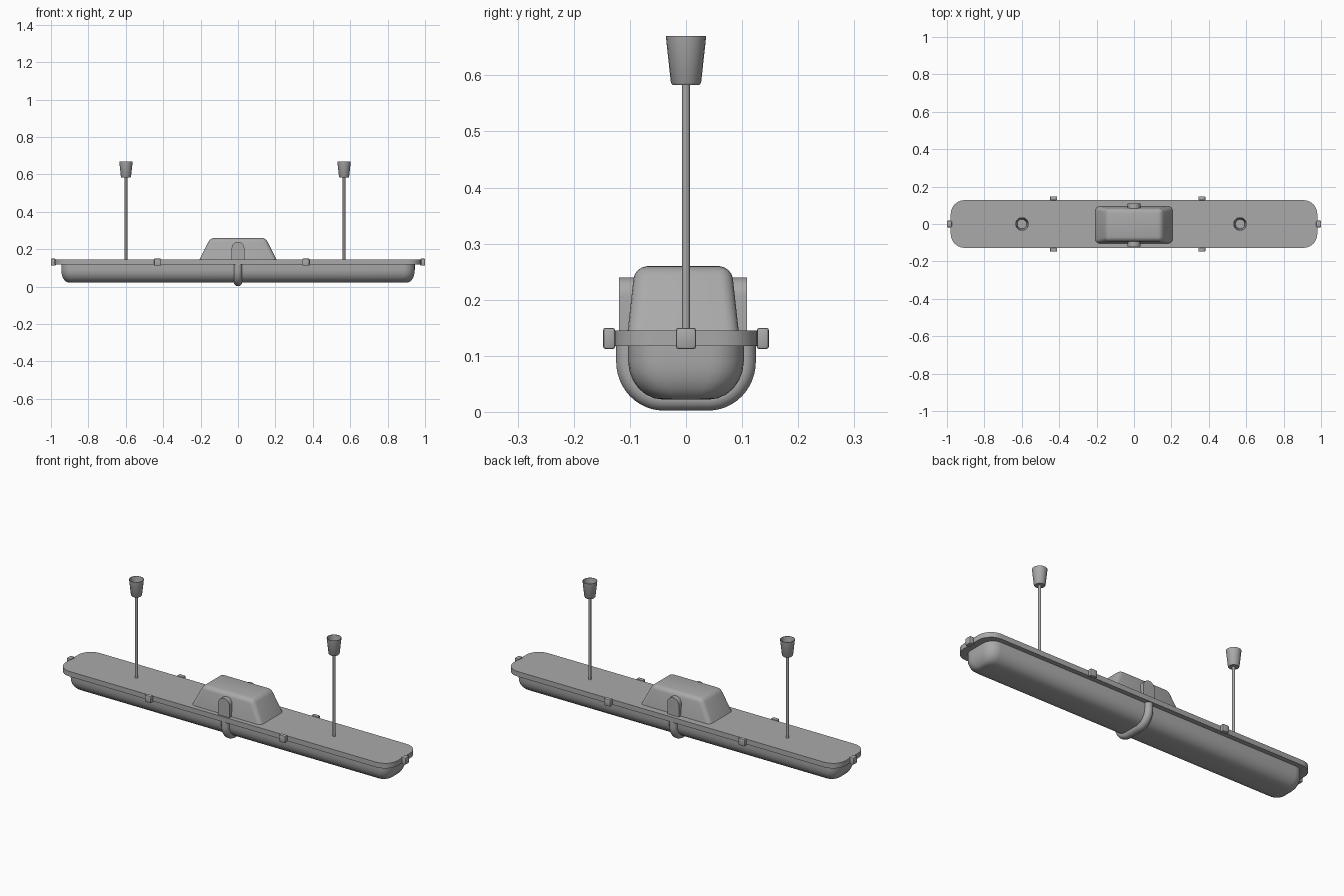
import bpy, bmesh
from math import sin, cos, pi, radians

cube = bpy.data.objects.get("Cube")
if cube:
    bpy.data.objects.remove(cube, do_unlink=True)

grey = bpy.data.materials.new("mid_grey")
grey.use_nodes = True
grey.diffuse_color = (0.4, 0.4, 0.4, 1)
grey.node_tree.nodes["Principled BSDF"].inputs["Base Color"].default_value = (0.4, 0.4, 0.4, 1)


def finish(name, bm, angle=35):
    """Turn a bmesh into a shaded object."""
    bmesh.ops.recalc_face_normals(bm, faces=bm.faces)
    mesh = bpy.data.meshes.new(name)
    bm.to_mesh(mesh)
    bm.free()
    obj = bpy.data.objects.new(name, mesh)
    bpy.context.collection.objects.link(obj)
    mesh.materials.append(grey)
    bpy.ops.object.select_all(action='DESELECT')
    obj.select_set(True)
    bpy.context.view_layer.objects.active = obj
    bpy.ops.object.shade_smooth_by_angle(angle=radians(angle))
    return obj


def loft(name, rings, closed_path=False, angle=35):
    """Skin a list of equal-length closed rings and cap both ends."""
    bm = bmesh.new()
    loops = [[bm.verts.new(p) for p in ring] for ring in rings]
    n = len(loops[0])
    for a, b in zip(loops, loops[1:]):
        for i in range(n):
            j = (i + 1) % n
            bm.faces.new((a[i], a[j], b[j], b[i]))
    bm.faces.new(loops[0])
    bm.faces.new(loops[-1])
    return finish(name, bm, angle)


def rounded_rect(hx, hy, r, z, steps=6):
    pts = []
    for k, (sx, sy) in enumerate([(1, 1), (-1, 1), (-1, -1), (1, -1)]):
        for i in range(steps + 1):
            a = (k + i / steps) * pi / 2
            pts.append((sx * (hx - r) + r * cos(a), sy * (hy - r) + r * sin(a), z))
    return pts


def circle(x, y, z, r, n=20):
    return [(x + r * cos(2 * pi * i / n), y + r * sin(2 * pi * i / n), z) for i in range(n)]


def block(name, centre, half, bevel, segments=2):
    bm = bmesh.new()
    bmesh.ops.create_cube(bm, size=2)
    for v in bm.verts:
        v.co = [c + h * s for c, h, s in zip(centre, half, v.co)]
    bmesh.ops.bevel(bm, geom=bm.edges[:], offset=bevel, segments=segments,
                    profile=0.5, affect='EDGES')
    return finish(name, bm)


# Mounting plate
loft("mounting_plate", [rounded_rect(0.98, 0.128, 0.075, z) for z in (0.118, 0.145)])

# Diffuser: plan outline shrinking along a rounded lower edge
rings = [rounded_rect(0.945, 0.103, 0.06, 0.119)]
for i in range(7):
    a = i / 6 * pi / 2
    s = 1 - cos(a)
    rings.append(rounded_rect(0.945 - 0.04 * s, 0.103 - 0.063 * s, 0.06 - 0.03 * s,
                              0.09 - 0.068 * sin(a)))
loft("diffuser", rings, angle=50)

# Strap: round bar swept under the diffuser
path = [(-0.104, 0.13)]
for i in range(13):
    a = i / 12 * pi / 2
    path.append((-0.04 - 0.064 * cos(a), 0.09 - 0.067 * sin(a)))
path += [(-y, z) for y, z in reversed(path)]
bars = []
for k, (y, z) in enumerate(path):
    p, q = path[max(k - 1, 0)], path[min(k + 1, len(path) - 1)]
    ty, tz = q[0] - p[0], q[1] - p[1]
    length = (ty * ty + tz * tz) ** 0.5
    ny, nz = tz / length, -ty / length
    bars.append([(0.022 * cos(t), y + ny * 0.021 * sin(t), z + nz * 0.021 * sin(t))
                 for t in [2 * pi * i / 14 for i in range(14)]])
loft("strap", bars, angle=50)

# Tapered gear housing with softened upper edges
bm = bmesh.new()
bmesh.ops.create_cube(bm, size=2)
for v in bm.verts:
    top = v.co.z > 0
    v.co = (v.co.x * (0.148 if top else 0.207),
            v.co.y * (0.086 if top else 0.099) - 0.005, 0.26 if top else 0.144)
upper = [e for e in bm.edges if all(v.co.z > 0.2 for v in e.verts)]
sides = [e for e in bm.edges if abs(e.verts[0].co.z - e.verts[1].co.z) > 0.1]
bmesh.ops.bevel(bm, geom=upper + sides, offset=0.022, segments=4, profile=0.5, affect='EDGES')
finish("gear_housing", bm)

# Arched pads on the front and back of the housing
arch = [(-0.034, 0.14), (0.034, 0.14)]
arch += [(0.034 * cos(i * pi / 12), 0.206 + 0.034 * sin(i * pi / 12)) for i in range(13)]
for name, side in (("front_pad", -1), ("back_pad", 1)):
    loft(name, [[(x, -0.005 + side * d, z) for x, z in arch] for d in (0.07, 0.114)])

# Clips around the plate rim
for side, label in ((-1, "front"), (1, "back")):
    for x, end in ((-0.43, "right"), (0.363, "left")):
        block(f"{label}_{end}_clip", (x, side * 0.137, 0.131), (0.019, 0.011, 0.019), 0.005)
for side, label in ((-1, "right"), (1, "left")):
    block(f"{label}_end_clip", (side * 0.987, 0, 0.131), (0.013, 0.018, 0.019), 0.005)

# Hanging rods with open tapered ceiling cups
for x, label in ((-0.599, "right"), (0.567, "left")):
    loft(f"{label}_rod", [circle(x, 0, z, 0.007, 12) for z in (0.14, 0.59)])
    profile = [(0.024, 0.583), (0.027, 0.587), (0.036, 0.67), (0.034, 0.67), (0.025, 0.592)]
    loft(f"{label}_ceiling_cup", [circle(x, 0, z, r) for r, z in profile])
